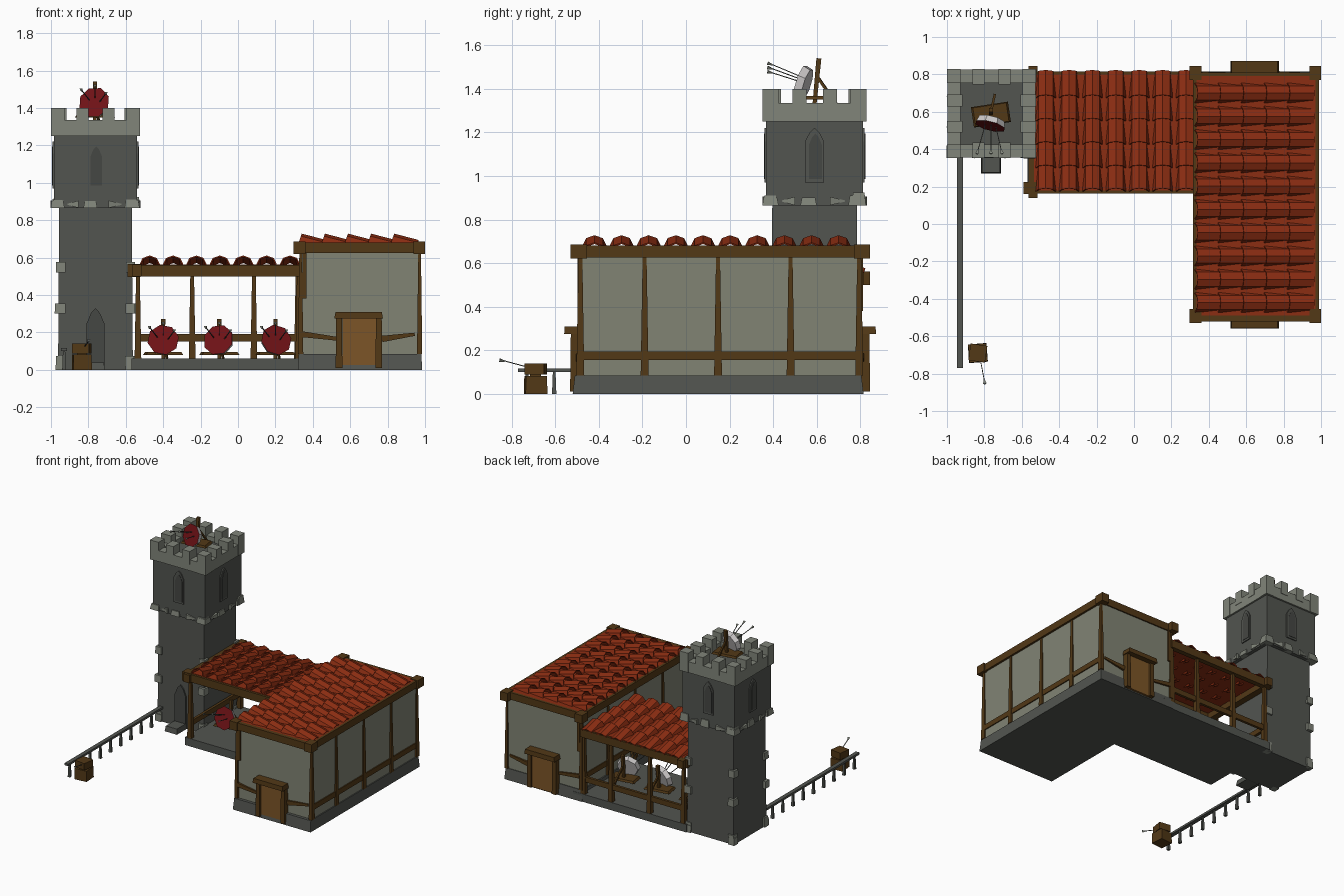
import bpy, bmesh, math, random
from mathutils import Vector, Matrix

random.seed(4)
cube = bpy.data.objects.get("Cube")
if cube:
    bpy.data.objects.remove(cube)


def material(name, r, g, b):
    m = bpy.data.materials.new(name)
    m.use_nodes = True
    m.diffuse_color = (r, g, b, 1)
    bsdf = m.node_tree.nodes["Principled BSDF"]
    bsdf.inputs["Base Color"].default_value = (r, g, b, 1)
    bsdf.inputs["Roughness"].default_value = 0.9
    return m


DARK = material("dark_stone", .085, .09, .08)
LIGHT = material("light_stone", .22, .235, .195)
SLATE = material("window_slate", .06, .063, .057)
WALL = material("plaster", .22, .23, .175)
WOOD = material("dark_wood", .085, .04, .008)
DOOR = material("door_wood", .2, .09, .02)
ROOF = material("roof_clay", .26, .026, .006)
RED = material("target_red", .16, .006, .008)
WHITE = material("target_white", .6, .58, .58)


def finish(name, bm, mats):
    bmesh.ops.recalc_face_normals(bm, faces=bm.faces)
    me = bpy.data.meshes.new(name)
    bm.to_mesh(me)
    bm.free()
    for m in mats if isinstance(mats, (list, tuple)) else [mats]:
        me.materials.append(m)
    ob = bpy.data.objects.new(name, me)
    bpy.context.collection.objects.link(ob)
    return ob


def box(name, xs, ys, zs, mat, taper=1.0, turn=0):
    """Box from axis ranges, with its top scaled by taper."""
    bm = bmesh.new()
    bmesh.ops.create_cube(bm, size=1)
    size = Vector([r[1] - r[0] for r in (xs, ys, zs)])
    mid = Vector([(r[1] + r[0]) / 2 for r in (xs, ys, zs)])
    for v in bm.verts:
        if v.co.z > 0:
            v.co.x *= taper
            v.co.y *= taper
        v.co = Matrix.Rotation(turn, 3, 'Z') @ (v.co * size) + mid
    return finish(name, bm, mat)


def rod(name, a, b, r1, r2, mat, n=4):
    """Straight tapered bar between two points."""
    a, b = Vector(a), Vector(b)
    bm = bmesh.new()
    bmesh.ops.create_cone(bm, cap_ends=True, segments=n, radius1=r1, radius2=r2, depth=(b - a).length)
    bmesh.ops.rotate(bm, verts=bm.verts, matrix=Matrix.Rotation(math.pi / n, 3, 'Z'))
    rot = (b - a).to_track_quat('Z', 'Y').to_matrix().to_4x4()
    bm.transform(Matrix.Translation((a + b) / 2) @ rot)
    return finish(name, bm, mat)


def arch(name, matrix, width, height, mat, depth=.008):
    """Pointed panel standing in the local XZ plane."""
    bm = bmesh.new()
    w = width / 2
    pts = [(-w, 0), (w, 0), (w, height * .75), (w * .5, height * .92), (0, height),
           (-w * .5, height * .92), (-w, height * .75)]
    f = bm.faces.new([bm.verts.new((x, 0, z)) for x, z in pts])
    out = bmesh.ops.extrude_face_region(bm, geom=[f])["geom"]
    bmesh.ops.translate(bm, vec=(0, -depth, 0), verts=[g for g in out if isinstance(g, bmesh.types.BMVert)])
    bm.transform(matrix)
    return finish(name, bm, mat)


def tiles(name, origin, turn, rows, cols, step, pitch):
    """Arched roof tiles, each dipping along local +x, repeated as a grid."""
    bm = bmesh.new()
    rings = []
    for x, z in ((0, 0), (step * 1.06, -.034)):
        rings.append([bm.verts.new((x + .016 * math.sin(a), .054 * math.cos(a), z + .046 * math.sin(a)))
                      for a in (i * math.pi / 4 for i in range(5))])
    for i in range(4):
        bm.faces.new((rings[0][i], rings[0][i + 1], rings[1][i + 1], rings[1][i]))
    ob = finish(name, bm, ROOF)
    ob.location = origin
    ob.rotation_euler.z = turn
    s = ob.modifiers.new("thickness", 'SOLIDIFY')
    s.thickness = .007
    for count, off in ((rows, (step, 0, 0)), (cols, (0, pitch, 0))):
        m = ob.modifiers.new("repeat", 'ARRAY')
        m.count = count
        m.use_relative_offset = False
        m.use_constant_offset = True
        m.constant_offset_displace = off


def arrow(tip, tail):
    tip, tail = Vector(tip), Vector(tail)
    rod("arrow_shaft", tip, tail, .003, .003, DARK)
    rod("arrow_feather", tail, tail + (tip - tail).normalized() * .03, .011, .002, LIGHT, 3)


def target(x, y, z, yaw, spin):
    """Leaning round target on an easel, stuck with arrows; z is the floor."""
    bm = bmesh.new()
    bmesh.ops.create_cone(bm, cap_ends=True, segments=8, radius1=.075, radius2=.085, depth=.035)
    bmesh.ops.recalc_face_normals(bm, faces=bm.faces)
    for f in bm.faces:
        f.material_index = 1 if f.normal.z > .9 else 0
    centre = Vector((x, y, z + .095))
    rot = Matrix.Rotation(yaw, 4, 'Z') @ Matrix.Rotation(1.27, 4, 'X')
    bm.transform(Matrix.Translation(centre) @ rot @ Matrix.Rotation(spin, 4, 'Z'))
    finish("target_disc", bm, [WHITE, RED])
    rod("easel_pole", (x, y + .05, z), (x, y + .07, z + .21), .013, .016, WOOD)
    rod("easel_leg", (x, y + .06, z + .13), (x + .02, y + .15, z), .009, .009, WOOD)
    box("easel_shelf", (x - .1, x + .1), (y - .01, y + .1), (z + .02, z + .036), WOOD, .9, .15)
    for dx, dz in ((-.05, .03), (0, .05), (.04, .01)):
        arrow(centre + Vector((dx * .6, -.01, dz * .6)), centre + Vector((dx * 1.5, -.165, dz + .045)))


# Tower: shaft, wider head and floor inside the parapet
TX, TY = -.762, .59
box("tower_shaft", (TX - .2, TX + .2), (TY - .2, TY + .2), (0, .87), DARK, .97)
box("tower_head", (TX - .222, TX + .222), (TY - .222, TY + .222), (.865, 1.3), DARK)

# Each tower side: parapet, merlons, window and loose facing stones
for k in range(4):
    M = Matrix.Translation((TX, TY, 0)) @ Matrix.Rotation(k * math.pi / 2, 4, 'Z')

    def side(ob):
        ob.data.transform(M)
    side(box("parapet", (-.22, .22), (-.235, -.165), (1.25, 1.335), LIGHT))
    for mx in (-.07, .07):
        side(box("merlon", (mx - .032, mx + .032), (-.238, -.155), (1.3, 1.4), LIGHT))
    side(box("corner_merlon", (-.238, -.165), (-.238, -.165), (1.25, 1.4), LIGHT))
    side(arch("tower_window", Matrix.Translation((0, -.222, .97)), .088, .25, DARK))
    side(arch("window_inset", Matrix.Translation((.004, -.23, .985)), .06, .21, SLATE, .003))
    for sx in (-.205, -.03, .19):
        h = random.uniform(.035, .06)
        side(box("ledge_stone", (sx - .035, sx + .04), (-.236, -.17), (.865, .865 + h), LIGHT, .8))
    for sx, tip in ((-.09, -.15), (.07, .14)):
        side(rod("ledge_wedge", (sx, -.22, .885), (tip, -.22, .885), .028, .004, LIGHT))
    for sx, sz in ((-.19, .3), (.185, .02), (-.185, .0), (.19, .52), (.19, .3)):
        side(box("corner_stone", (sx - .028, sx + .022), (-.212, -.16), (sz, sz + .055), LIGHT, .95))

# Tower doorway and step
arch("tower_door", Matrix.Translation((TX, TY - .199, 0)), .095, .33, SLATE, .01)
box("tower_step", (TX - .055, TX + .05), (.27, .4), (0, .04), DARK, .9)

# House: plinth, walls and roof deck
box("house_plinth", (.32, .985), (-.52, .815), (0, .085), DARK, .985)
box("house_walls", (.335, .972), (-.487, .8), (.08, .66), WALL)
box("house_deck", (.335, .97), (-.49, .79), (.655, .68), ROOF)
for y in (-.5, .785):
    box("eave_beam", (.315, .99), (y - .02, y + .025), (.625, .68), WOOD)
for x in (.333, .972):
    box("side_beam", (x - .018, x + .016), (-.52, .81), (.625, .68), WOOD)
    for y in (-.49, .81):
        box("beam_end", (x - .035, x + .028), (y - .04, y + .035), (.62, .685), WOOD)
tiles("house_tiles", (.325, -.42, .682), 0, 5, 10, .1235, .1245)

# House timbering, both long sides
for x in (.336, .972):
    box("wall_rail", (x - .008, x + .008), (-.485, .8), (.155, .195), WOOD)
    for y in (-.485, -.19, .147, .48, .795):
        box("wall_post", (x - .015, x + .013), (y - .018, y + .018), (.085, .64), WOOD, .5)

# Doors and braces on the front and back
for s, y in ((-1, -.487), (1, .8)):
    def out(a, b):
        return tuple(sorted((y + s * a, y + s * b)))
    box("door_leaf", (.56, .745), out(-.01, .03), (.01, .28), DOOR)
    for x in (.542, .755):
        box("door_post", (x - .02, x + .016), out(0, .045), (.01, .29), WOOD, .85)
    box("door_lintel", (.515, .775), out(0, .072), (.275, .31), WOOD, .95)
    rod("brace", (.345, y, .19), (.535, y, .165), .022, .014, WOOD)
    rod("brace", (.77, y, .165), (.945, y, .19), .024, .012, WOOD)
    box("gable_post", (.345, .365), out(-.005, .012), (.38, .64), WOOD)

# Open hall: floor, roof deck and beams
box("hall_floor", (-.57, .4), (.165, .81), (0, .06), DARK)
box("hall_deck", (-.535, .335), (.18, .8), (.545, .563), ROOF)
for y in (.18, .795):
    box("hall_beam", (-.58, .335), (y - .018, y + .02), (.5, .56), WOOD)
box("hall_end_beam", (-.565, -.515), (.14, .845), (.5, .562), WOOD)
box("hall_beam_end", (-.59, -.52), (.16, .225), (.495, .565), WOOD)
tiles("hall_tiles", (.278, .175, .565), math.pi / 2, 5, 7, .125, .125)

# Hall posts and rails
for x, y in ((-.535, .185), (-.535, .79), (-.245, .79), (.085, .79), (.318, .79), (.325, .185)):
    box("hall_post", (x - .018, x + .018), (y - .018, y + .018), (.05, .51), WOOD, .55)
box("hall_rail", (-.54, .335), (.78, .8), (.152, .192), WOOD)
box("hall_side_rail", (-.545, -.525), (.185, .79), (.152, .192), WOOD)

# Targets in the hall and on the tower
for spot in ((-.4, .42, .06, 0, .2), (-.1, .42, .06, -.35, .5), (.2, .42, .06, .3, .1),
             (-.765, .54, 1.33, -.25, .4)):
    target(*spot)

# Fence beside the yard
box("fence_rail", (-.946, -.915), (-.77, .4), (.1, .116), DARK)
for i in range(9):
    y = -.73 + i * .125
    box("fence_post", (-.94, -.92), (y - .01, y + .01), (0, .105), DARK, .6)

# Stacked crates with a stray arrow
box("crate", (-.885, -.785), (-.74, -.64), (0, .082), WOOD, .97, .08)
box("crate_lid", (-.88, -.79), (-.735, -.645), (.088, .14), WOOD, 1, -.15)
box("crate_core", (-.86, -.81), (-.715, -.665), (.08, .09), WOOD)
arrow((-.83, -.68, .11), (-.797, -.855, .157))
